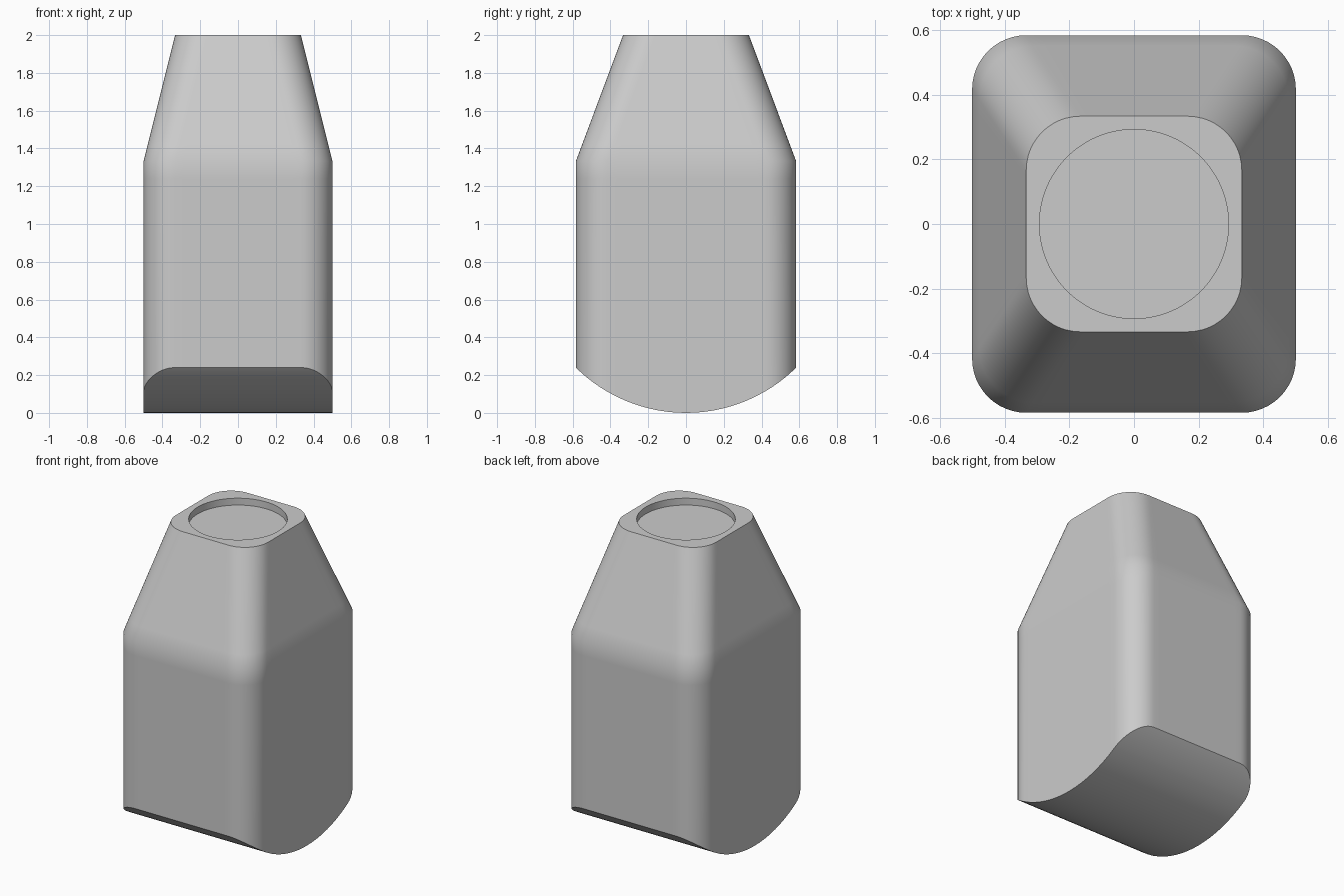
import bpy, bmesh
from math import sin, cos, pi, sqrt, atan2

cube = bpy.data.objects.get("Cube")
if cube:
    bpy.data.objects.remove(cube, do_unlink=True)

HX, HY, TOP = 0.5, 0.583, 0.333      # half sizes of body and of top
RADIUS = 0.167                       # rounded upright corners
SHOULDER, HEIGHT = 1.333, 2.0
BOTTOM_R = 0.828                     # curve of the underside
HOLE_R, HOLE_DEPTH = 0.292, 0.045
K, M = 12, 16                        # steps per corner and per side
N = 4 * (K + M)


def outline(hx, hy):
    """Rounded rectangle, starting at the front of the +x side."""
    pts = []
    corners = [(1, -1), (1, 1), (-1, 1), (-1, -1)]
    for q, (sx, sy) in enumerate(corners):
        cx, cy = sx * (hx - RADIUS), sy * (hy - RADIUS)
        for k in range(K + 1):
            a = (q - 1 + k / K) * pi / 2
            pts.append((cx + RADIUS * cos(a), cy + RADIUS * sin(a)))
        nx, ny = corners[(q + 1) % 4]
        a = q * pi / 2
        ex, ey = nx * (hx - RADIUS) + RADIUS * cos(a), ny * (hy - RADIUS) + RADIUS * sin(a)
        px, py = pts[-1]
        for m in range(1, M):
            t = m / M
            pts.append((px + (ex - px) * t, py + (ey - py) * t))
    return pts


bm = bmesh.new()


def add_ring(pts, height):
    return [bm.verts.new((x, y, height(y))) for x, y in pts]


def bridge(a, b):
    for i in range(N):
        j = (i + 1) % N
        bm.faces.new((a[i], a[j], b[j], b[i]))


def taper(z):
    t = (z - SHOULDER) / (HEIGHT - SHOULDER)
    return outline(HX + (TOP - HX) * t, HY + (TOP - HY) * t)


# Walls: straight body, then tapered shoulder
body, rim = outline(HX, HY), outline(TOP, TOP)
bottom = add_ring(body, lambda y: BOTTOM_R - sqrt(BOTTOM_R ** 2 - y * y))
rings = [bottom,
         add_ring(body, lambda y: 1.24),
         add_ring(body, lambda y: SHOULDER),
         add_ring(taper(1.42), lambda y: 1.42),
         add_ring(rim, lambda y: HEIGHT)]

# Shallow round recess in the top
circle = []
for x, y in rim:
    a = atan2(y, x)
    circle.append((HOLE_R * cos(a), HOLE_R * sin(a)))
rings.append(add_ring(circle, lambda y: HEIGHT))
rings.append(add_ring(circle, lambda y: HEIGHT - HOLE_DEPTH))
for low, high in zip(rings, rings[1:]):
    bridge(low, high)
bm.faces.new(rings[-1])

# Curved underside: strips running across x
last, far = 2 * K + M, 4 * K + 3 * M
bm.faces.new([bottom[far - 1]] + bottom[far:] + [bottom[0], bottom[1]])
for i in range(1, last - 1):
    bm.faces.new((bottom[i], bottom[i + 1], bottom[far - i - 1], bottom[far - i]))
bm.faces.new(bottom[last - 1:far - last + 2])

bmesh.ops.recalc_face_normals(bm, faces=bm.faces)
mesh = bpy.data.meshes.new("tapered_body")
bm.to_mesh(mesh)
bm.free()
body_obj = bpy.data.objects.new("tapered_body", mesh)
bpy.context.collection.objects.link(body_obj)

# Plain grey material
grey = bpy.data.materials.new("light_grey")
grey.use_nodes = True
colour = (0.6, 0.6, 0.6, 1)
grey.diffuse_color = colour
grey.node_tree.nodes["Principled BSDF"].inputs["Base Color"].default_value = colour
mesh.materials.append(grey)

bpy.ops.object.select_all(action="DESELECT")
body_obj.select_set(True)
bpy.context.view_layer.objects.active = body_obj
bpy.ops.object.shade_smooth_by_angle(angle=pi / 6)
